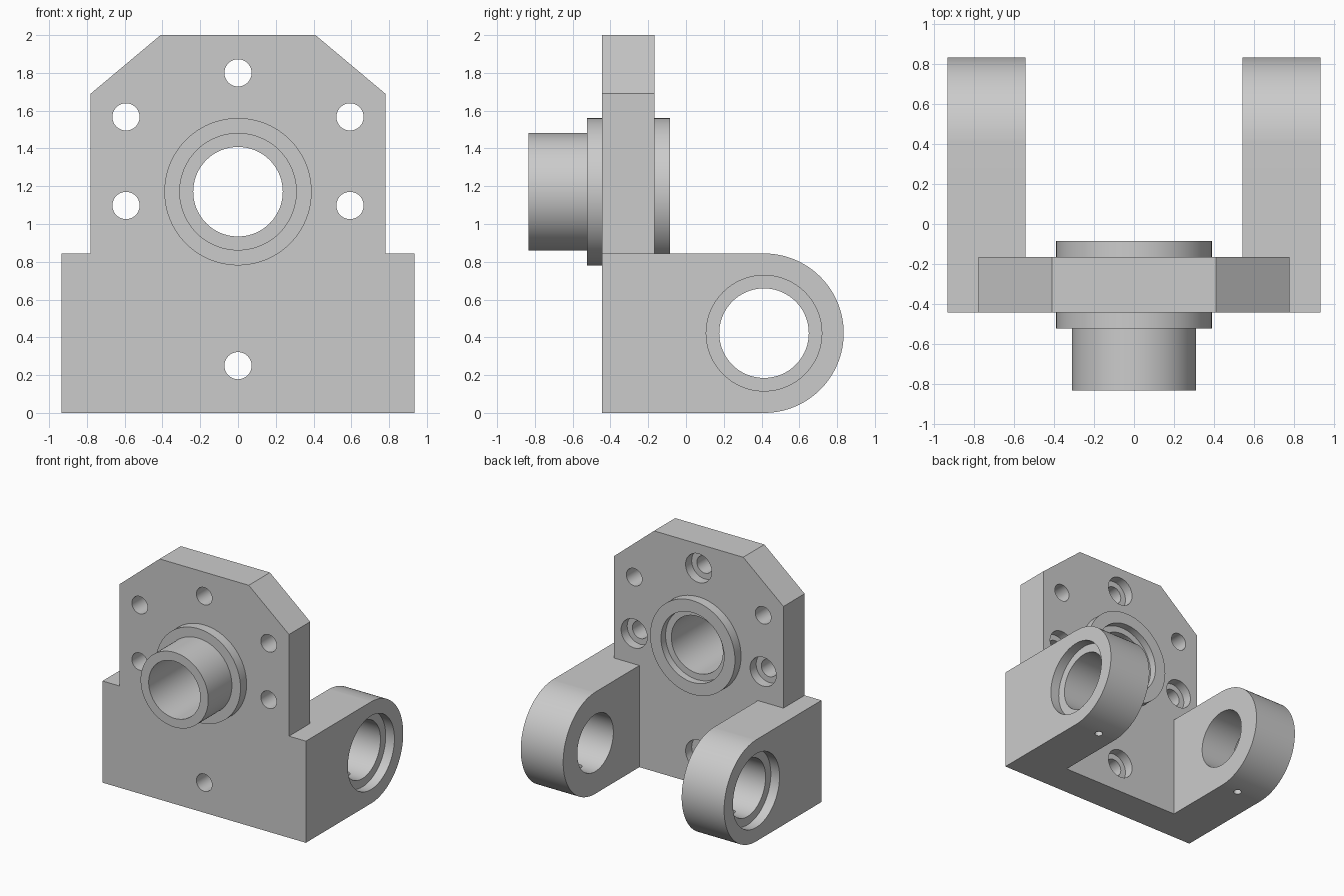
import bpy, bmesh, math
from mathutils import Vector

if "Cube" in bpy.data.objects:
    bpy.data.objects.remove(bpy.data.objects["Cube"])

Y_FRONT, Y_BACK = -0.444, -0.166      # plate faces
X_OUT, X_IN = 0.935, 0.545            # arm faces
BORE_Z, PIVOT_Y, PIVOT_R = 1.171, 0.413, 0.422
STEP = 0.08                           # depth of flanges and counterbores


def prism(name, points, direction):
    """Extrude a closed 3D outline along a direction."""
    bm = bmesh.new()
    face = bm.faces.new([bm.verts.new(p) for p in points])
    new = bmesh.ops.extrude_face_region(bm, geom=[face])["geom"]
    bmesh.ops.translate(bm, vec=direction,
                        verts=[v for v in new if isinstance(v, bmesh.types.BMVert)])
    bmesh.ops.recalc_face_normals(bm, faces=bm.faces)
    mesh = bpy.data.meshes.new(name)
    bm.to_mesh(mesh)
    bm.free()
    obj = bpy.data.objects.new(name, mesh)
    bpy.context.collection.objects.link(obj)
    return obj


def cylinder(name, radius, start, end, sides=96):
    """Cylinder between two points."""
    start, axis = Vector(start), Vector(end) - Vector(start)
    turn = axis.to_track_quat('Z', 'Y')
    ring = [start + turn @ Vector((radius * math.cos(a), radius * math.sin(a), 0))
            for a in (2 * math.pi * i / sides for i in range(sides))]
    return prism(name, ring, axis)


def combine(target, tool, operation):
    mod = target.modifiers.new(operation, 'BOOLEAN')
    mod.operation, mod.solver, mod.object = operation, 'EXACT', tool
    bpy.context.view_layer.objects.active = target
    bpy.ops.object.modifier_apply(modifier=mod.name)
    bpy.data.objects.remove(tool)


# Front plate with shoulders and chamfered top corners
half = [(0.935, 0), (0.935, 0.845), (0.78, 0.845), (0.78, 1.69), (0.41, 2.0)]
outline = half + [(-x, z) for x, z in reversed(half)]
bracket = prism("bracket", [(x, Y_FRONT, z) for x, z in outline],
                (0, Y_BACK - Y_FRONT, 0))

# Round-ended arms
for s in (1, -1):
    arc = [(PIVOT_Y + PIVOT_R * math.cos(a), PIVOT_R + PIVOT_R * math.sin(a))
           for a in (math.pi * (i / 64 - 0.5) for i in range(65))]
    side = [(Y_BACK, 0)] + arc + [(Y_BACK, 2 * PIVOT_R + 0.001)]
    side[-2] = (PIVOT_Y, 2 * PIVOT_R + 0.001)
    arm = prism("arm", [(s * X_IN, y, z) for y, z in side], (s * (X_OUT - X_IN), 0, 0))
    combine(bracket, arm, 'UNION')

# Flanges on both faces and the front sleeve
combine(bracket, cylinder("flange", 0.39, (0, Y_FRONT - STEP, BORE_Z),
                          (0, Y_BACK + STEP, BORE_Z)), 'UNION')
combine(bracket, cylinder("sleeve", 0.311, (0, -0.835, BORE_Z),
                          (0, -0.3, BORE_Z)), 'UNION')

# Main bore with its rear counterbore
combine(bracket, cylinder("bore", 0.237, (0, -1, BORE_Z), (0, 1, BORE_Z)), 'DIFFERENCE')
combine(bracket, cylinder("bore_step", 0.29, (0, Y_BACK + STEP - 0.06, BORE_Z),
                          (0, 0.1, BORE_Z)), 'DIFFERENCE')

# Pivot holes, outer counterbores and oil holes in the arms
for s in (1, -1):
    combine(bracket, cylinder("pivot", 0.237, (s * 0.4, PIVOT_Y, PIVOT_R),
                              (s * 1.1, PIVOT_Y, PIVOT_R)), 'DIFFERENCE')
    combine(bracket, cylinder("pivot_step", 0.306, (s * (X_OUT - STEP), PIVOT_Y, PIVOT_R),
                              (s * 1.1, PIVOT_Y, PIVOT_R)), 'DIFFERENCE')
    combine(bracket, cylinder("oil_hole", 0.031, (s * 0.705, PIVOT_Y, -0.1),
                              (s * 0.705, PIVOT_Y, 0.35), 32), 'DIFFERENCE')

# Bolt holes, four of them counterbored from the back
for x, z, stepped in [(0, 1.80, True), (0, 0.25, True), (0.593, 1.098, True),
                      (-0.593, 1.098, True), (0.593, 1.567, False), (-0.593, 1.567, False)]:
    combine(bracket, cylinder("bolt", 0.072, (x, -0.6, z), (x, 0, z), 48), 'DIFFERENCE')
    if stepped:
        combine(bracket, cylinder("bolt_step", 0.12, (x, Y_BACK - STEP, z),
                                  (x, 0, z), 48), 'DIFFERENCE')

# Smooth round surfaces, keep edges and flats crisp
bpy.ops.object.select_all(action='DESELECT')
bracket.select_set(True)
bpy.context.view_layer.objects.active = bracket
bpy.ops.object.shade_smooth_by_angle(angle=math.radians(30))
weighted = bracket.modifiers.new("weighted_normals", 'WEIGHTED_NORMAL')
weighted.keep_sharp = True
